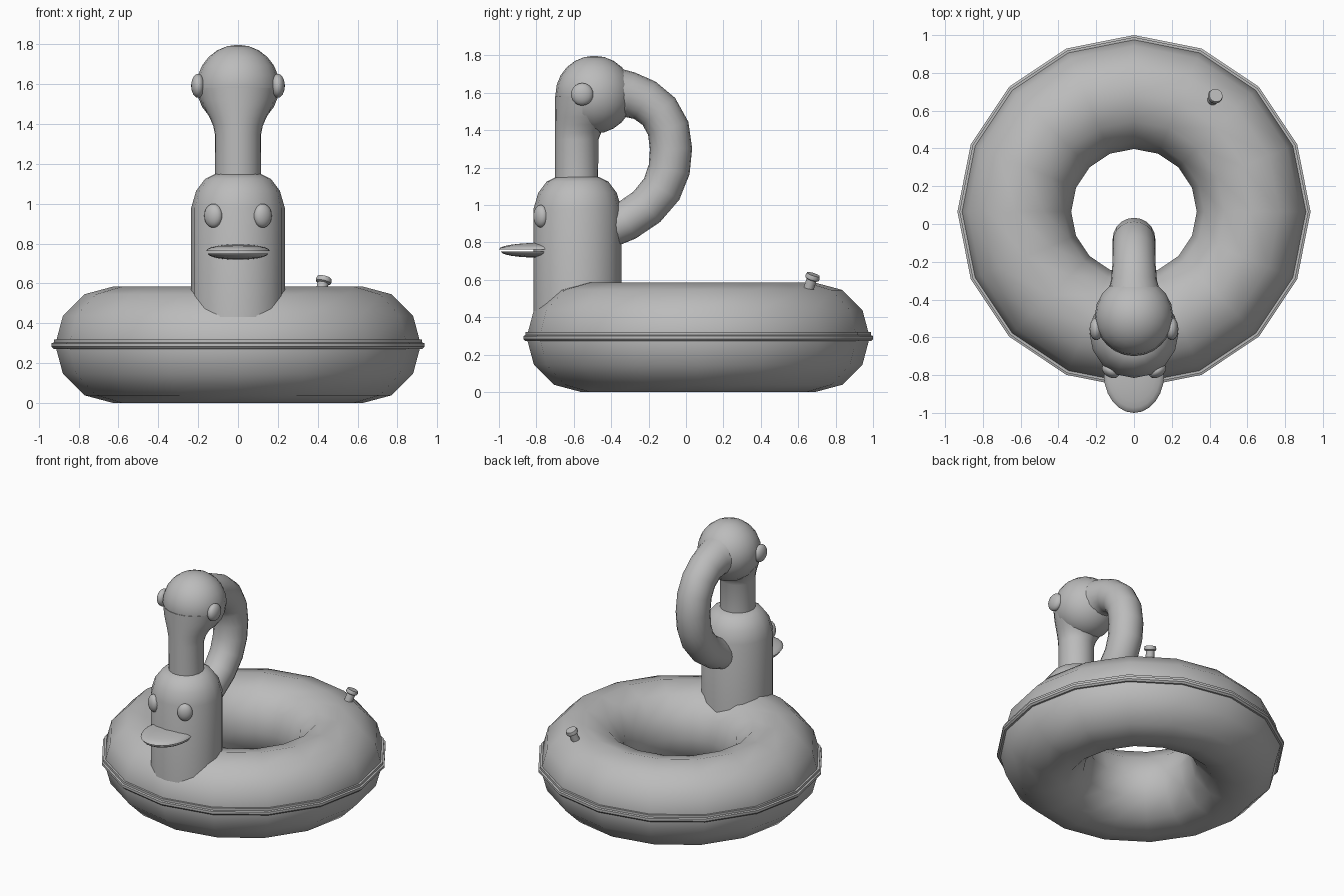
import bpy, bmesh
from math import sin, cos, pi, radians, atan2
from mathutils import Vector, Matrix

cube = bpy.data.objects.get("Cube")
if cube:
    bpy.data.objects.remove(cube)

grey = bpy.data.materials.new("soft grey vinyl")
grey.use_nodes = True
colour = (0.5, 0.5, 0.5, 1)
grey.diffuse_color = colour
grey.node_tree.nodes["Principled BSDF"].inputs["Base Color"].default_value = colour


def finish(name, bm, matrix=None, angle=40):
    if matrix:
        bm.transform(matrix)
    bmesh.ops.recalc_face_normals(bm, faces=bm.faces)
    mesh = bpy.data.meshes.new(name)
    bm.to_mesh(mesh)
    bm.free()
    mesh.materials.append(grey)
    obj = bpy.data.objects.new(name, mesh)
    bpy.context.collection.objects.link(obj)
    bpy.ops.object.select_all(action='DESELECT')
    obj.select_set(True)
    bpy.context.view_layer.objects.active = obj
    bpy.ops.object.shade_smooth_by_angle(angle=radians(angle))
    return obj


def skin(name, rings, closed=False, matrix=None, angle=40):
    """Bridge successive loops of points; cap the ends unless closed."""
    bm = bmesh.new()
    loops = [[bm.verts.new(p) for p in ring] for ring in rings]
    n = len(loops[0])
    pairs = list(zip(loops, loops[1:]))
    if closed:
        pairs.append((loops[-1], loops[0]))
    else:
        bm.faces.new(loops[0])
        bm.faces.new(loops[-1])
    for a, b in pairs:
        for i in range(n):
            j = (i + 1) % n
            bm.faces.new((a[i], a[j], b[j], b[i]))
    return finish(name, bm, matrix, angle)


def oval(centre, u, v, n):
    return [Vector(centre) + Vector(u) * cos(2 * pi * i / n) + Vector(v) * sin(2 * pi * i / n)
            for i in range(n)]


def lathe(name, profile, y=0, n=16, closed=False, matrix=None, angle=40):
    return skin(name, [oval((0, y, z), (r, 0, 0), (0, r, 0), n) for r, z in profile],
                closed, matrix, angle)


def ellipsoid(name, centre, size, turn=0):
    bm = bmesh.new()
    bmesh.ops.create_uvsphere(bm, u_segments=20, v_segments=12, radius=1)
    return finish(name, bm, Matrix.Translation(centre) @ Matrix.Rotation(turn, 4, 'Z')
                  @ Matrix.Diagonal((*size, 1)))


# Inflatable ring and its seam band
RING_Y, TUBE, MAJOR = 0.065, 0.2925, 0.625
lathe("float_ring", [(MAJOR + TUBE * cos(k * pi / 6), TUBE + TUBE * sin(k * pi / 6))
                     for k in range(12)], RING_Y, 16, True, angle=60)
lathe("seam_band", [(0.88, 0.272), (0.925, 0.272), (0.935, 0.283), (0.935, 0.3),
                    (0.924, 0.304), (0.924, 0.32), (0.88, 0.32)], RING_Y, 16, True, angle=30)

# Upright body with rounded shoulders
BODY_Y = -0.58
lathe("body", [(0.235, 0.3), (0.235, 0.98), (0.21, 1.065), (0.165, 1.125), (0.115, 1.15)],
      BODY_Y, 16, angle=50)

# Long downward beak flaring into the head
beak = [(1.13, 0.115), (1.35, 0.116), (1.39, 0.124), (1.43, 0.141),
        (1.47, 0.163), (1.52, 0.188), (1.58, 0.204)]
skin("long_beak", [oval((0, -0.7 + r, z), (r, 0, 0), (0, r, 0), 24) for z, r in beak])
ellipsoid("head", (0, -0.49, 1.59), (0.208, 0.208, 0.208))

# Arched neck sweeping from the head back down into the body
path = [(-0.46, 1.585, 0.18), (-0.38, 1.592, 0.145), (-0.3, 1.59, 0.122), (-0.22, 1.56, 0.115),
        (-0.145, 1.5, 0.113), (-0.095, 1.41, 0.113), (-0.08, 1.3, 0.113), (-0.09, 1.19, 0.112),
        (-0.13, 1.085, 0.11), (-0.21, 0.99, 0.108), (-0.32, 0.915, 0.107), (-0.45, 0.86, 0.105)]
rings = []
for i, (y, z, r) in enumerate(path):
    a, b = path[max(i - 1, 0)], path[min(i + 1, len(path) - 1)]
    t = Vector((0, b[0] - a[0], b[1] - a[1])).normalized()
    rings.append(oval((0, y, z), (r, 0, 0), Vector((1, 0, 0)).cross(t) * r, 20))
skin("arched_neck", rings)

# Eyes on the head and on the body
for side, label in ((1, "left"), (-1, "right")):
    ellipsoid("head_eye_" + label, (side * 0.2, -0.555, 1.592), (0.035, 0.06, 0.06))
    ellipsoid("body_eye_" + label, (side * 0.124, -0.777, 0.94), (0.05, 0.034, 0.06),
              side * atan2(0.124, 0.197))


# Flat bill: two shallow domes with a gap between them
def lip(name, z, height, rx, ry):
    steps = [k * pi / 12 for k in range(6)]
    return skin(name, [oval((0, -0.795, z + height * sin(a)), (rx * cos(a), 0, 0),
                            (0, ry * cos(a), 0), 24) for a in steps])


lip("upper_bill", 0.763, 0.034, 0.16, 0.205)
lip("lower_bill", 0.751, -0.032, 0.152, 0.195)

# Air valve leaning outward on the ring
lean = (Matrix.Translation((0.415, 0.655, 0.55)) @ Matrix.Rotation(atan2(0.6, 0.42), 4, 'Z')
        @ Matrix.Rotation(radians(22), 4, 'Y'))
lathe("air_valve", [(0.028, -0.02), (0.028, 0.055), (0.038, 0.06), (0.04, 0.07),
                    (0.036, 0.085)], n=16, matrix=lean, angle=30)
